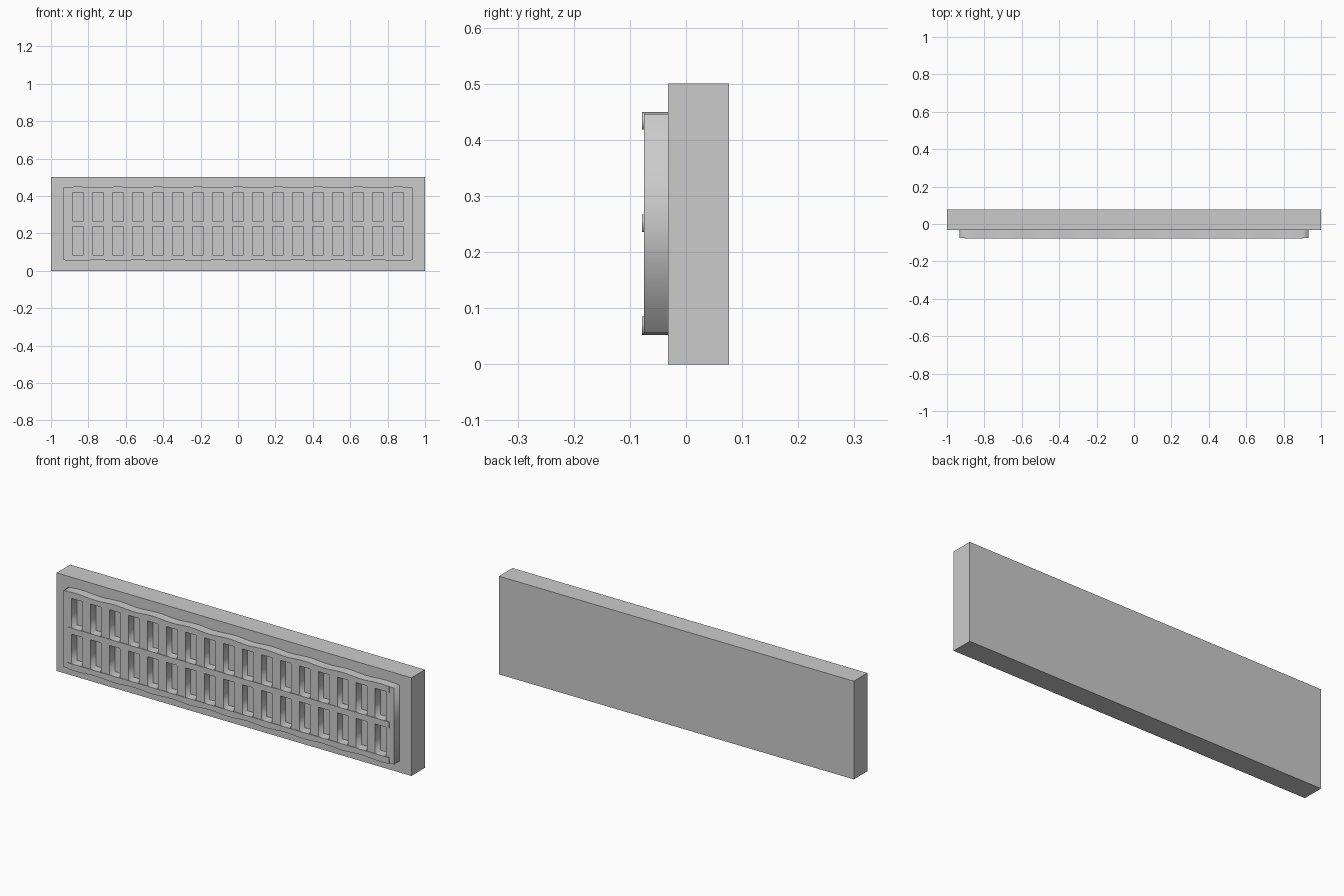
import bpy
import math

if "Cube" in bpy.data.objects:
    bpy.data.objects.remove(bpy.data.objects["Cube"])

PITCH = 0.107      # window spacing
COLS = 17


def rect(x0, x1, z0, z1):
    return [(x0, z0), (x1, z0), (x1, z1), (x0, z1)]


def wave(x):
    # gentle ripple along the grille's long edges
    return 0.003 * (math.cos(math.pi * x / PITCH) - 1)


def rippled(half, z0, z1, low, high):
    # strip outline with optional rippled lower / upper edge
    n = 68
    xs = [-half + 2 * half * i / n for i in range(n + 1)]
    bottom = [(x, z0 - wave(x) * low) for x in xs]
    top = [(x, z1 + wave(x) * high) for x in reversed(xs)]
    return bottom + top


def plate(name, loops, y0, y1):
    # filled outline in the XZ plane, extruded along y; extra loops are holes
    cu = bpy.data.curves.new(name + "_outline", 'CURVE')
    cu.dimensions = '2D'
    cu.fill_mode = 'BOTH'
    cu.extrude = (y1 - y0) / 2
    for pts in loops:
        sp = cu.splines.new('POLY')
        sp.points.add(len(pts) - 1)
        for p, (x, z) in zip(sp.points, pts):
            p.co = (x, z, 0, 1)
        sp.use_cyclic_u = True
    ob = bpy.data.objects.new(name, cu)
    bpy.context.collection.objects.link(ob)
    ob.location.y = (y0 + y1) / 2
    ob.rotation_euler.x = math.pi / 2
    bpy.ops.object.select_all(action='DESELECT')
    ob.select_set(True)
    bpy.context.view_layer.objects.active = ob
    bpy.ops.object.convert(target='MESH')
    return bpy.context.object


# Backing slab
bpy.ops.mesh.primitive_cube_add(size=1, location=(0, 0.0225, 0.25))
slab = bpy.context.object
slab.name = "backing_slab"
slab.scale = (2, 0.109, 0.5)

# Grille with two rows of windows
windows = []
for i in range(COLS):
    x = (i - (COLS - 1) / 2) * PITCH
    for z0, z1 in ((0.085, 0.238), (0.266, 0.419)):
        windows.append(rect(x - 0.03, x + 0.03, z0, z1))
plate("grille", [rippled(0.932, 0.052, 0.45, 1, 1)] + windows, -0.075, -0.032)

# Thin raised rails
plate("bottom_rail", [rippled(0.906, 0.052, 0.085, 1, 0)], -0.078, -0.074)
plate("middle_rail", [rippled(0.906, 0.236, 0.267, 0, 0)], -0.078, -0.074)
plate("top_rail", [rippled(0.906, 0.418, 0.45, 0, 1)], -0.078, -0.074)
